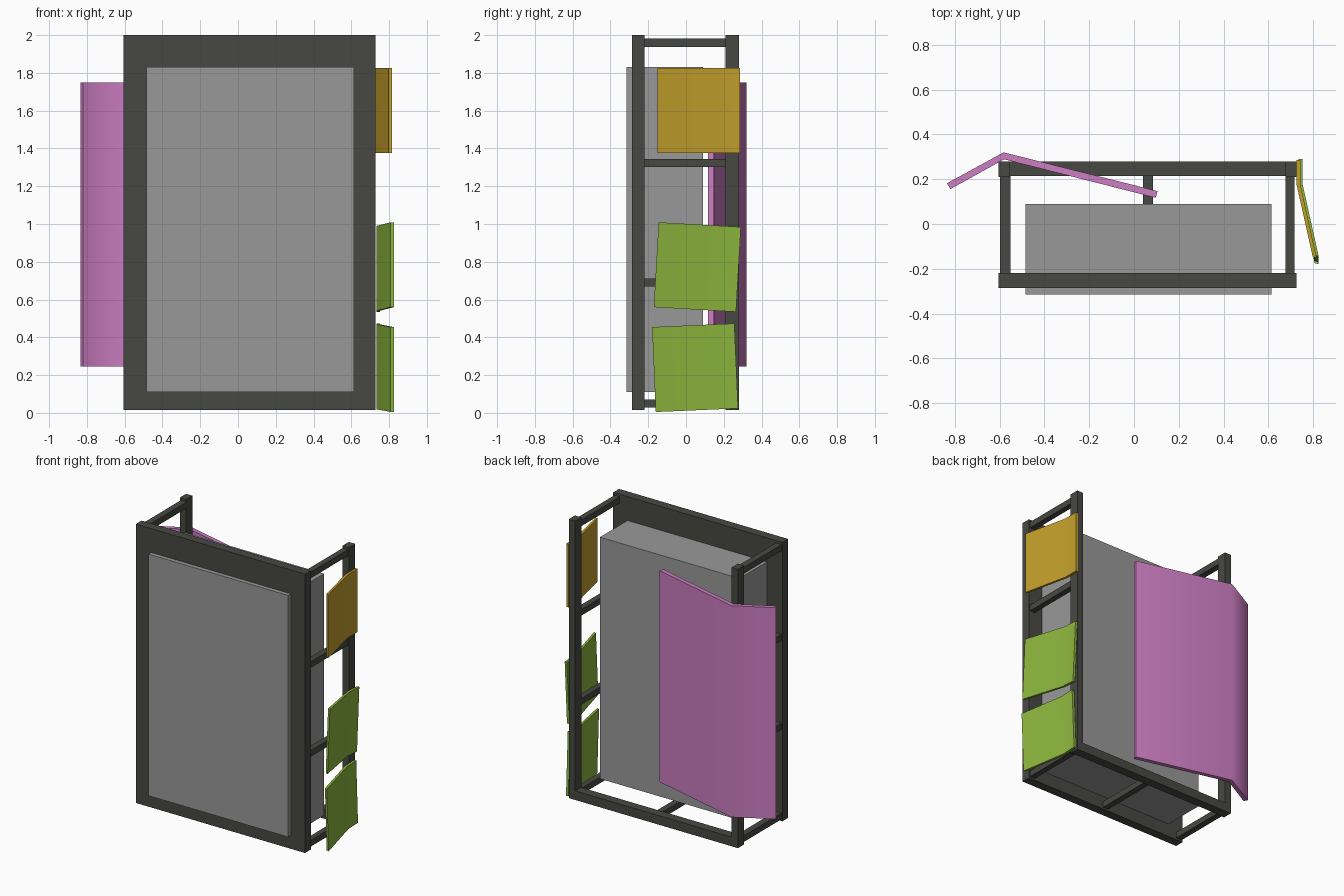
import bpy, bmesh, math
from mathutils import Vector

if "Cube" in bpy.data.objects:
    bpy.data.objects.remove(bpy.data.objects["Cube"])


def material(name, rgb):
    m = bpy.data.materials.new(name)
    lin = [c / 12.92 if c <= 0.04045 else ((c + 0.055) / 1.055) ** 2.4 for c in rgb]
    m.diffuse_color = (*lin, 1)
    m.use_nodes = True
    m.node_tree.nodes["Principled BSDF"].inputs["Base Color"].default_value = m.diffuse_color
    return m


DARK = material("dark_frame", (0.28, 0.28, 0.26))
GREY = material("grey", (0.60, 0.60, 0.60))
PINK = material("pink", (0.80, 0.49, 0.76))
YELLOW = material("mustard", (0.76, 0.62, 0.17))
GREEN = material("green", (0.55, 0.71, 0.24))


def add_object(name, bm, mat):
    bmesh.ops.recalc_face_normals(bm, faces=bm.faces)
    me = bpy.data.meshes.new(name)
    bm.to_mesh(me)
    bm.free()
    me.materials.append(mat)
    ob = bpy.data.objects.new(name, me)
    bpy.context.collection.objects.link(ob)
    return ob


def box(name, x, y, z, mat):
    """Box given by its x, y and z ranges."""
    bm = bmesh.new()
    bmesh.ops.create_cube(bm, size=1)
    for v in bm.verts:
        v.co = [r[0] + (c + 0.5) * (r[1] - r[0]) for c, r in zip(v.co, (x, y, z))]
    return add_object(name, bm, mat)


def bent_sheet(name, outline, height, loc, tilt, mat):
    """Closed plan outline extruded upward, smooth over the fold."""
    bm = bmesh.new()
    n = len(outline)
    low, top = [[bm.verts.new((x, y, z)) for x, y in outline]
                for z in (-height / 2, height / 2)]
    h = n // 2
    for i in range(n):
        j = (i + 1) % n
        bm.faces.new((low[i], low[j], top[j], top[i]))
    # end caps as quads, one per straight leg
    for ring in (low, top):
        for i in range(h - 1):
            bm.faces.new((ring[i], ring[i + 1], ring[n - 2 - i], ring[n - 1 - i]))
    ob = add_object(name, bm, mat)
    ob.location = loc
    ob.rotation_euler.x = math.radians(tilt)
    bpy.ops.object.select_all(action='DESELECT')
    ob.select_set(True)
    bpy.context.view_layer.objects.active = ob
    bpy.ops.object.shade_smooth_by_angle(angle=math.radians(50))
    wn = ob.modifiers.new("weighted_normals", 'WEIGHTED_NORMAL')
    wn.keep_sharp = True
    return ob


# Front panel and main body
box("front_panel", (-0.605, 0.727), (-0.285, -0.22), (0.015, 2.0), DARK)
box("main_body", (-0.485, 0.615), (-0.315, 0.09), (0.11, 1.83), GREY)

# Rear frame: posts, cross rails on both sides, bottom rails
SIDES = {"left": ((-0.605, -0.555), (-0.598, -0.552)),
         "right": ((0.677, 0.727), (0.676, 0.718))}
for side, (post_x, rail_x) in SIDES.items():
    box(f"{side}_rear_post", post_x, (0.21, 0.28), (0.015, 2.0), DARK)
    for i, z in enumerate((0.05, 0.69, 1.323, 1.96)):
        box(f"{side}_rail_{i}", rail_x, (-0.22, 0.215), (z - 0.022, z + 0.022), DARK)
box("rear_bottom_rail", (-0.56, 0.68), (0.215, 0.28), (0.015, 0.08), DARK)
box("middle_bottom_rail", (0.04, 0.084), (-0.22, 0.22), (0.028, 0.072), DARK)

# Large folded sheet behind the body
bent_sheet("large_folded_sheet",
           [(-0.835, 0.182), (-0.583, 0.32), (0.105, 0.147),
            (0.097, 0.117), (-0.58, 0.289), (-0.82, 0.156)],
           1.505, (0, 0, 0.9975), 0, PINK)

# Small folded sheets on the right side
SMALL = [(0.0, 0.218), (0.0, 0.115), (0.073, -0.213),
         (0.091, -0.218), (0.018, 0.11), (0.018, 0.218)]
for name, loc, tilt, mat in (
        ("top_side_sheet", (0.725, 0.067, 1.6), 0, YELLOW),
        ("middle_side_sheet", (0.734, 0.06, 0.772), -3.3, GREEN),
        ("lower_side_sheet", (0.734, 0.048, 0.239), 2.5, GREEN)):
    bent_sheet(name, SMALL, 0.45, loc, tilt, mat)
